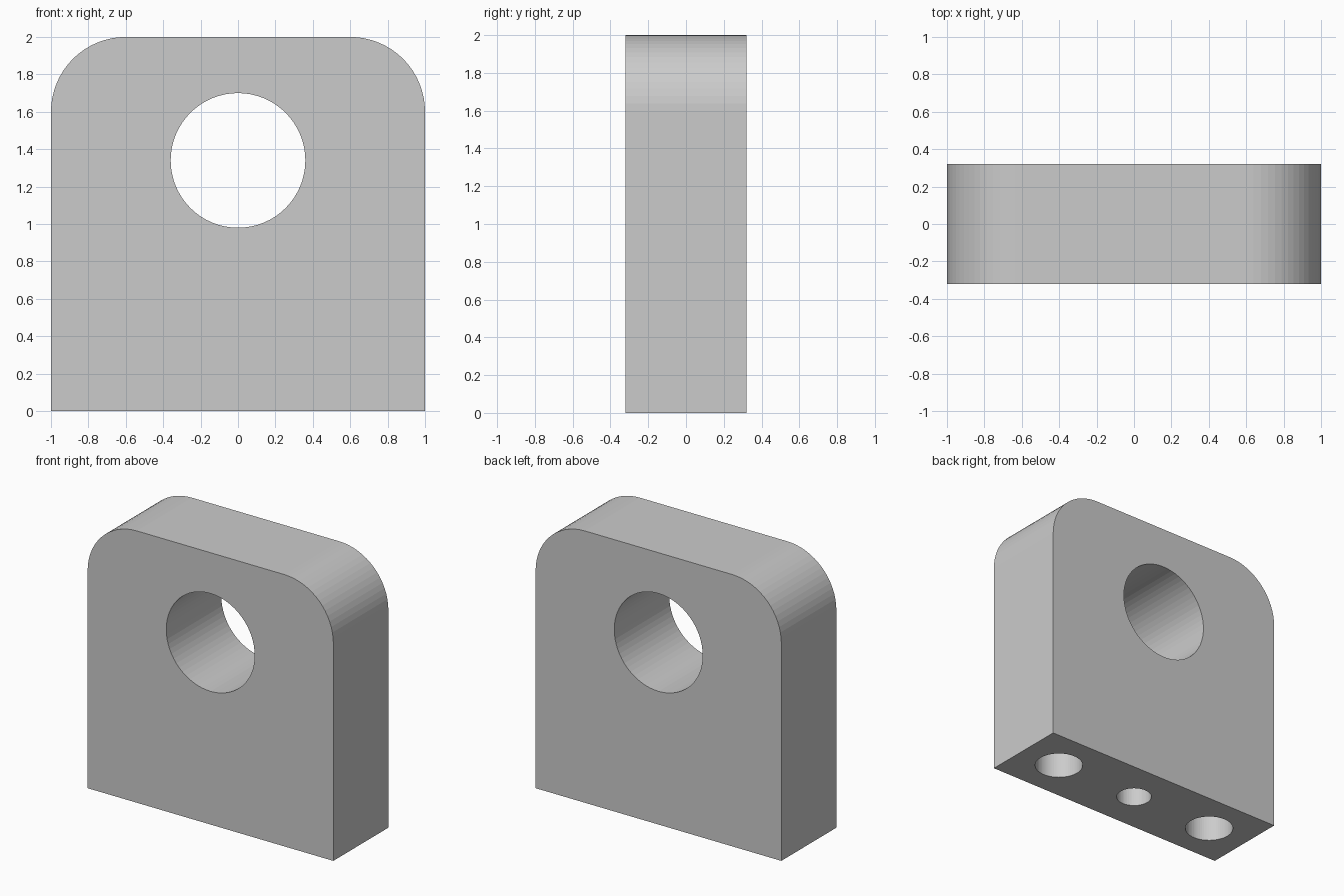
import bpy, bmesh, math

if "Cube" in bpy.data.objects:
    bpy.data.objects.remove(bpy.data.objects["Cube"])

WIDTH, DEPTH, HEIGHT = 2.0, 0.64, 2.0
CORNER = 0.4
SEG = 64


def cylinder(name, radius, length, location, rotation=(0, 0, 0)):
    bpy.ops.mesh.primitive_cylinder_add(vertices=SEG, radius=radius, depth=length,
                                        location=location, rotation=rotation)
    obj = bpy.context.object
    obj.name = name
    return obj


def cut(target, cutter):
    mod = target.modifiers.new(cutter.name, 'BOOLEAN')
    mod.operation = 'DIFFERENCE'
    mod.solver = 'EXACT'
    mod.object = cutter
    bpy.context.view_layer.objects.active = target
    bpy.ops.object.modifier_apply(modifier=mod.name)
    bpy.data.objects.remove(cutter, do_unlink=True)


# Block body: front profile with two rounded top corners, extruded in depth
profile = [(-WIDTH / 2, 0), (WIDTH / 2, 0)]
for side, start in ((1, 0), (-1, 90)):
    for i in range(17):
        a = math.radians(start + 90 * i / 16)
        profile.append((side * (WIDTH / 2 - CORNER) + CORNER * math.cos(a),
                        HEIGHT - CORNER + CORNER * math.sin(a)))

bm = bmesh.new()
face = bm.faces.new([bm.verts.new((x, -DEPTH / 2, z)) for x, z in profile])
extruded = bmesh.ops.extrude_face_region(bm, geom=[face])
bmesh.ops.translate(bm, vec=(0, DEPTH, 0),
                    verts=[g for g in extruded['geom'] if isinstance(g, bmesh.types.BMVert)])
bmesh.ops.recalc_face_normals(bm, faces=bm.faces)
mesh = bpy.data.meshes.new("shaft_block")
bm.to_mesh(mesh)
bm.free()
block = bpy.data.objects.new("shaft_block", mesh)
bpy.context.collection.objects.link(block)

# Shaft bore from front to back
cut(block, cylinder("shaft_bore", 0.36, 2, (0, 0, 1.34), (math.pi / 2, 0, 0)))

# Blind holes in the underside: two bolt holes and a central dowel hole
for name, x, radius, depth in (("bolt_hole_left", -0.68, 0.165, 0.7),
                               ("dowel_hole", 0, 0.12, 0.4),
                               ("bolt_hole_right", 0.68, 0.165, 0.7)):
    cut(block, cylinder(name, radius, depth * 2, (x, 0, 0)))
